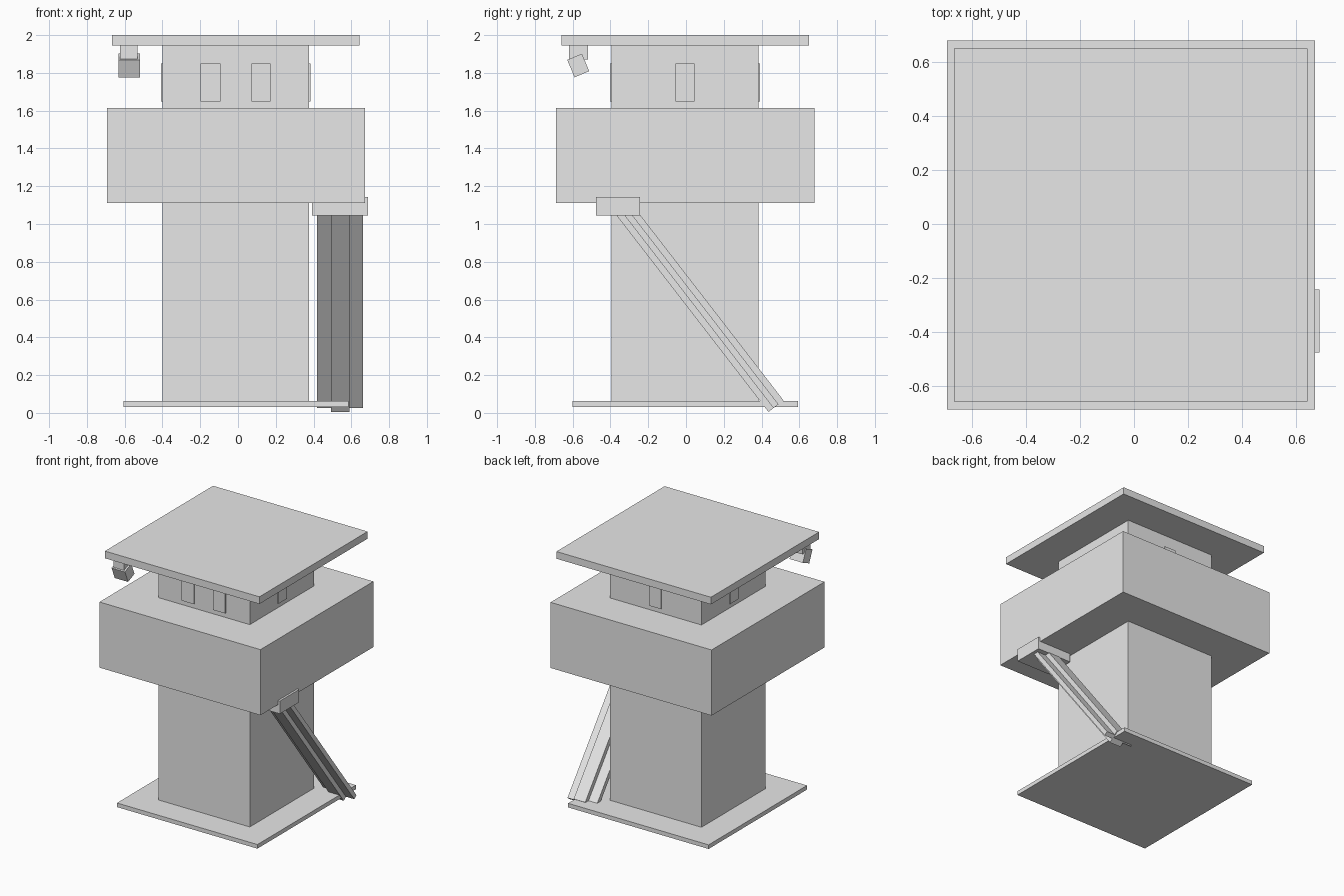
import bpy, math
from mathutils import Matrix, Vector

if "Cube" in bpy.data.objects:
    bpy.data.objects.remove(bpy.data.objects["Cube"])

grey = bpy.data.materials.new("plain_grey")
grey.diffuse_color = (0.8, 0.8, 0.8, 1)
grey.use_nodes = True
grey.node_tree.nodes["Principled BSDF"].inputs["Base Color"].default_value = grey.diffuse_color

FACES = [(0, 1, 3, 2), (4, 6, 7, 5), (0, 4, 5, 1), (2, 3, 7, 6), (0, 2, 6, 4), (1, 5, 7, 3)]


def box(name, xs, ys, zs, matrix=None):
    """Box from its limits on each axis, optionally placed by a matrix."""
    verts = [Vector((x, y, z)) for x in xs for y in ys for z in zs]
    if matrix:
        verts = [matrix @ v for v in verts]
    mesh = bpy.data.meshes.new(name)
    mesh.from_pydata(verts, [], FACES)
    mesh.materials.append(grey)
    obj = bpy.data.objects.new(name, mesh)
    bpy.context.collection.objects.link(obj)
    return obj


# Main tower body
X0, X1, Y0, Y1 = -0.40, 0.376, -0.394, 0.384
box("base_plate", (-0.606, 0.585), (-0.60, 0.592), (0.032, 0.0635))
box("tower", (X0, X1), (Y0, Y1), (0.0635, 1.945))
box("upper_block", (-0.693, 0.672), (-0.688, 0.68), (1.111, 1.614))
box("roof", (-0.667, 0.643), (-0.659, 0.651), (1.945, 2.0))

# Thin window plates: two in front, one on each other side
WZ, T = (1.648, 1.851), 0.008
box("front_window_left", (-0.198, -0.093), (Y0 - T, Y0), WZ)
box("front_window_right", (0.071, 0.173), (Y0 - T, Y0), WZ)
box("back_window", (-0.063, 0.039), (Y1, Y1 + T), WZ)
box("left_window", (X0 - T, X0), (-0.056, 0.046), WZ)
box("right_window", (X1, X1 + T), (-0.056, 0.046), WZ)

# Small tilted lamp hung under the roof corner
box("lamp_mount", (-0.624, -0.532), (-0.619, -0.518), (1.87, 1.945))
tilt = Matrix.Translation((-0.5755, -0.5705, 1.839)) @ Matrix.Rotation(math.radians(23), 4, 'X')
box("lamp", (-0.0565, 0.0565), (-0.042, 0.042), (-0.05, 0.05), tilt)

# Sloping chute: local y runs up the slope, local z is its upper side
box("chute_head", (0.392, 0.688), (-0.476, -0.243), (1.045, 1.143))
up = Vector((0, -0.6116, 0.7913))
normal = Vector((0, 0.7913, 0.6116))
slope = Matrix.Identity(4)
slope.col[1] = (*up, 0)
slope.col[2] = (*normal, 0)
slope.col[0] = (-1, 0, 0, 0)
slope.col[3] = (0.541, 0.4365, 0.005, 1)
S = 0.0335
L = (0, 1.34)
box("chute_lower_rail", (-0.05, 0.048), L, (0, S), slope)
box("chute_panel", (-0.121, 0.122), L, (S, 2 * S), slope)
box("chute_upper_rail", (-0.05, 0.048), L, (2 * S, 3 * S), slope)
